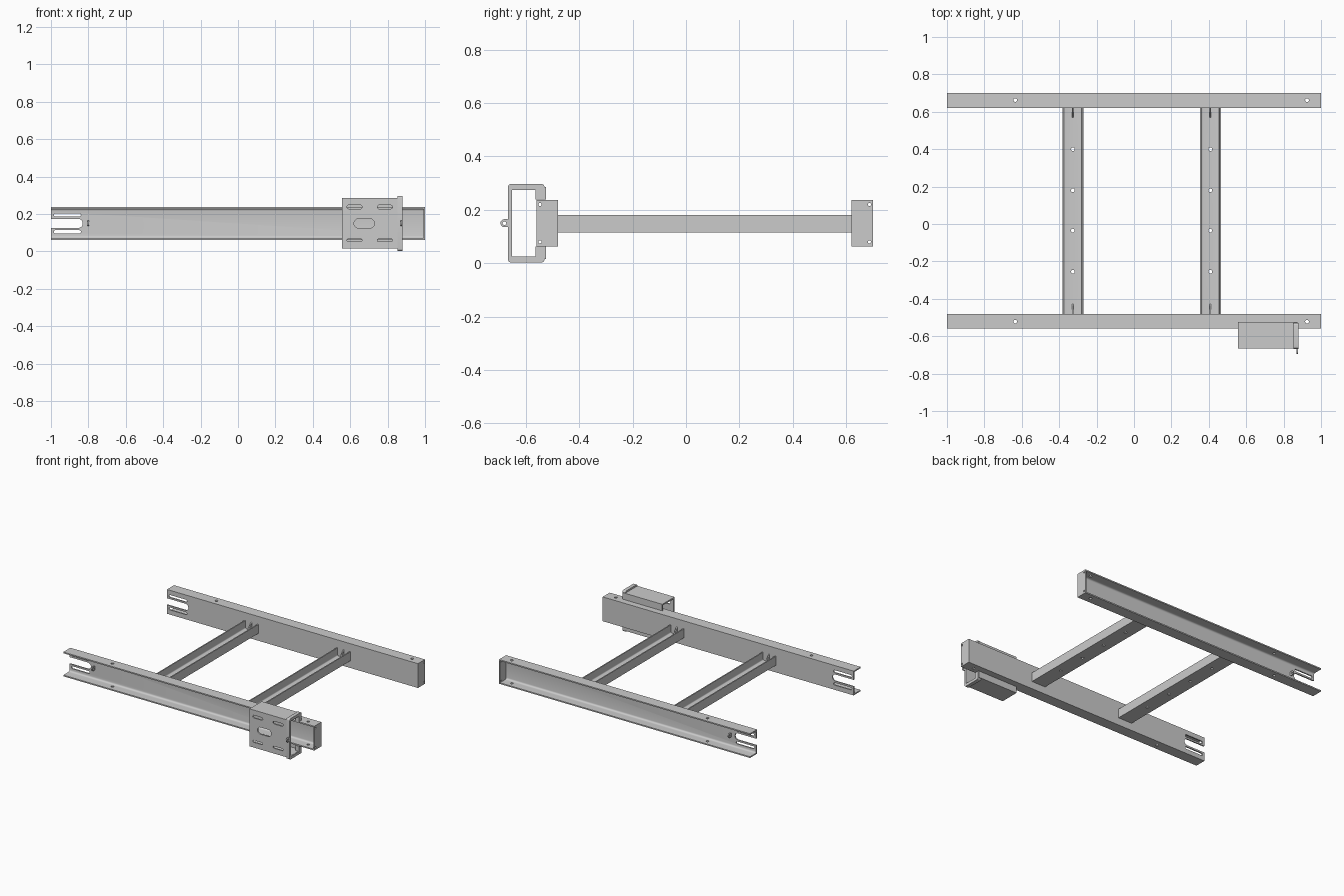
import bpy, bmesh
from math import cos, sin, pi

if "Cube" in bpy.data.objects:
    bpy.data.objects.remove(bpy.data.objects["Cube"])


def prism(name, pts, axis, lo, hi):
    """Extrude a 2D outline along an axis (X: y,z  Y: x,z  Z: x,y)."""
    place = {'X': lambda a, b, t: (t, a, b),
             'Y': lambda a, b, t: (a, t, b),
             'Z': lambda a, b, t: (a, b, t)}[axis]
    bm = bmesh.new()
    low = [bm.verts.new(place(a, b, lo)) for a, b in pts]
    high = [bm.verts.new(place(a, b, hi)) for a, b in pts]
    bm.faces.new(low)
    bm.faces.new(high)
    n = len(pts)
    for i in range(n):
        j = (i + 1) % n
        bm.faces.new((low[i], low[j], high[j], high[i]))
    bmesh.ops.recalc_face_normals(bm, faces=bm.faces)
    me = bpy.data.meshes.new(name)
    bm.to_mesh(me)
    bm.free()
    ob = bpy.data.objects.new(name, me)
    bpy.context.collection.objects.link(ob)
    return ob


def rect(a0, a1, b0, b1):
    return [(a0, b0), (a1, b0), (a1, b1), (a0, b1)]


def rounded(a0, a1, b0, b1, r, seg=5):
    pts = []
    for k, (ca, cb) in enumerate([(a1 - r, b1 - r), (a0 + r, b1 - r),
                                  (a0 + r, b0 + r), (a1 - r, b0 + r)]):
        for i in range(seg + 1):
            t = (k + i / seg) * pi / 2
            pts.append((ca + r * cos(t), cb + r * sin(t)))
    return pts


def slot(a0, a1, b, h):
    """Stadium outline between a0 and a1, height h."""
    return rounded(a0, a1, b - h / 2, b + h / 2, h / 2 - 0.0002)


def hole(a, b, r):
    return [(a + r * cos(i * pi / 8), b + r * sin(i * pi / 8)) for i in range(16)]


def cut(ob, outlines, axis, lo, hi):
    """Cut holes with the given outlines through an object."""
    tools = [prism("cutter", o, axis, lo, hi) for o in outlines]
    for c in tools:
        c.hide_render = True
        m = ob.modifiers.new("cut", 'BOOLEAN')
        m.operation = 'DIFFERENCE'
        m.solver = 'EXACT'
        m.object = c
    dg = bpy.context.evaluated_depsgraph_get()
    me = bpy.data.meshes.new_from_object(ob.evaluated_get(dg))
    ob.modifiers.clear()
    ob.data = me
    for c in tools:
        bpy.data.objects.remove(c)


def channel(w, h, t, r, seg=4):
    """U outline: base on the a axis at b=0, width w, walls h, inner fillet r."""
    pts = [(-w / 2, h), (-w / 2, 0), (w / 2, 0), (w / 2, h), (w / 2 - t, h)]
    c = w / 2 - t - r
    arc = [(c + r * cos(i / seg * pi / 2), t + r - r * sin(i / seg * pi / 2))
           for i in range(seg + 1)]
    return pts + arc + [(-a, b) for a, b in reversed(arc)] + [(-w / 2 + t, h)]


def lug(name, y, reach, s, x):
    """Small round-ended eye plate standing out from a web."""
    a, b = sorted((y - s * reach, y + s * 0.015))
    ob = prism(name, slot(a, b, 0.15, 0.03), 'X', x - 0.004, x + 0.004)
    cut(ob, [hole(y, 0.15, 0.007)], 'X', x - 0.1, x + 0.1)


ZC = 0.15

# Side rails: channels opening outward, with closed right end and slotted left end
for side, y0, s in (("front", -0.48, -1), ("back", 0.62, 1)):
    prof = [(y0 + s * b, ZC + a) for a, b in channel(0.175, 0.08, 0.009, 0.012)]
    rail = prism(side + "_rail", prof, 'X', -1, 0.992)
    web_cuts = [slot(-1.1, -0.83, ZC, 0.048),
                slot(-0.985, -0.84, ZC + 0.045, 0.018),
                slot(-0.985, -0.84, ZC - 0.045, 0.018)]
    cut(rail, web_cuts, 'Y', y0 - 0.04, y0 + 0.04)
    yh = y0 + s * 0.042
    cut(rail, [hole(x, yh, 0.01) for x in (-0.635, 0.925)], 'Z', 0, 0.4)

    # End cap with two small holes
    a, b = sorted((y0, y0 + s * 0.08))
    cap = prism(side + "_end_cap", rect(a, b, 0.0625, 0.2375), 'X', 0.992, 1)
    cut(cap, [hole(y0 + s * 0.067, ZC + d, 0.006) for d in (-0.07, 0.07)], 'X', 0.9, 1.1)
    lug(side + "_rail_lug", y0 + s * 0.028, 0.024, s, -0.8)

# Cross members: upward-opening channels with bottom holes and end gussets
for n, xc in enumerate((-0.327, 0.408), 1):
    prof = [(xc + a, 0.116 + b) for a, b in channel(0.112, 0.065, 0.008, 0.008)]
    beam = prism(f"cross_member_{n}", prof, 'Y', -0.48, 0.62)
    cut(beam, [hole(xc, y, 0.01) for y in (0.4, 0.18, -0.035, -0.255)], 'Z', 0, 0.3)
    for end, y, d in (("front", -0.48, 1), ("back", 0.62, -1)):
        prism(f"cross_gusset_{end}_{n}",
              [(y, 0.12), (y + d * 0.055, 0.12), (y, 0.181)], 'X', xc - 0.004, xc + 0.004)

# Sliding bracket: lipped channel wrapped around the front rail
y0, y1, z0, z1, t, lip = -0.665, -0.525, 0.015, 0.285, 0.01, 0.047
sleeve = prism("bracket_sleeve", [
    (y1, z0), (y1, z0 + lip), (y1 - t, z0 + lip), (y1 - t, z0 + t),
    (y0 + t, z0 + t), (y0 + t, z1 - t), (y1 - t, z1 - t), (y1 - t, z1 - lip),
    (y1, z1 - lip), (y1, z1), (y0, z1), (y0, z0)], 'X', 0.557, 0.875)
face_slots = [slot(x - 0.04, x + 0.04, z, h) for x in (0.623, 0.785)
              for z, h in ((0.238, 0.02), (0.06, 0.015))]
cut(sleeve, face_slots + [slot(0.62, 0.73, ZC, 0.05)], 'Y', -0.8, -0.6)

# Bracket collar: ring with rounded corners, open where the rail passes
collar = prism("bracket_collar", rounded(-0.667, -0.53, 0.003, 0.297, 0.012),
               'X', 0.853, 0.879)
cut(collar, [rect(-0.652, -0.563, 0.023, 0.277)], 'X', 0.7, 1)
cut(collar, [rect(-0.6, -0.4, 0.062, 0.238)], 'X', 0.7, 1)
lug("bracket_lug", -0.68, 0.025, -1, 0.872)

# Smooth the rounded fillets, keep sharp edges
bpy.ops.object.select_all(action='SELECT')
bpy.context.view_layer.objects.active = collar
bpy.ops.object.shade_smooth_by_angle(angle=0.5)
